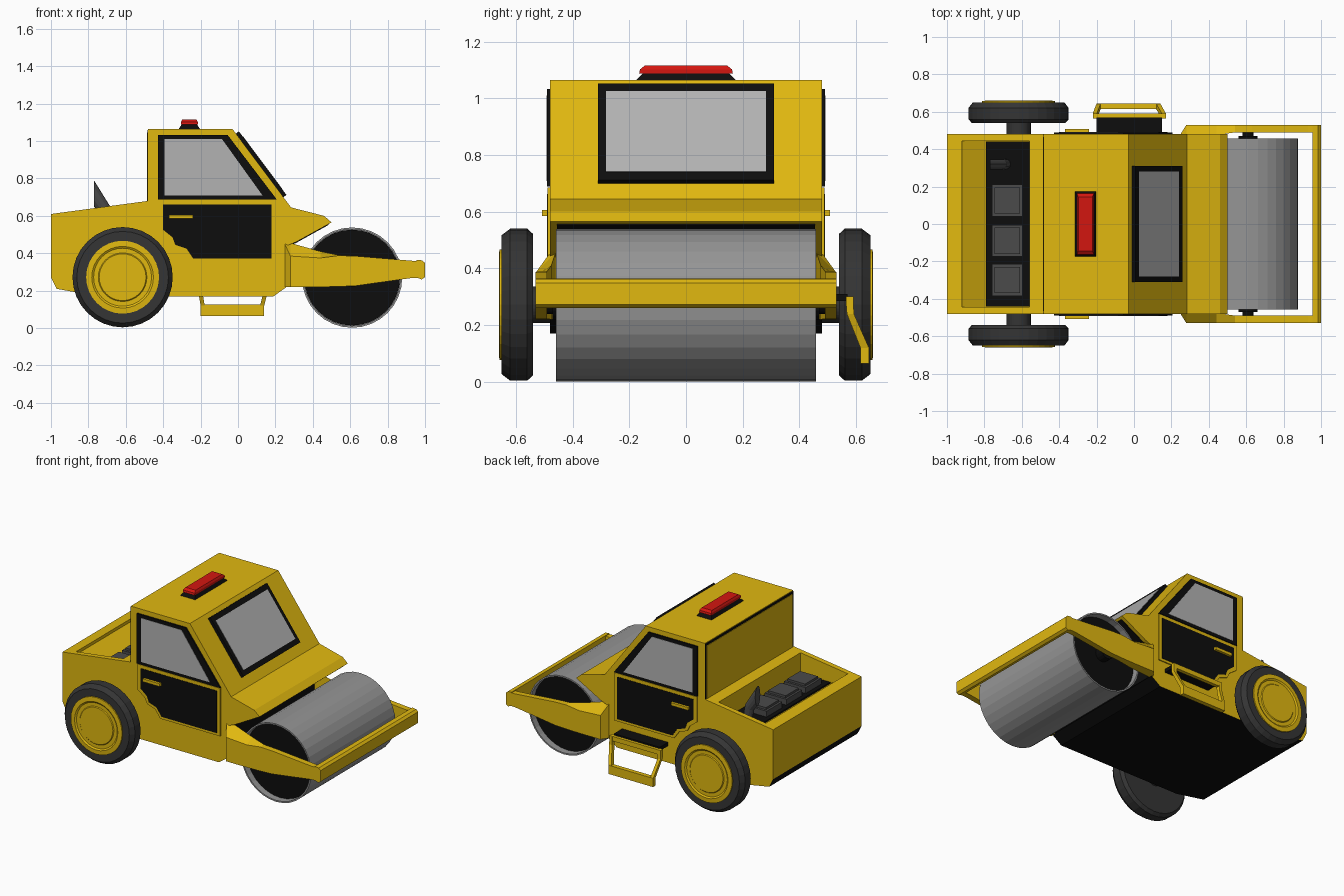
import bpy, bmesh
from math import sin, cos, pi


def material(name, rgb):
    m = bpy.data.materials.new(name)
    m.diffuse_color = (*rgb, 1)
    return m


YELLOW = material("yellow paint", (0.75, 0.48, 0.005))
BLACK = material("black trim", (0.004, 0.004, 0.004))
RUBBER = material("dark rubber", (0.035, 0.035, 0.035))
METAL = material("engine grey", (0.07, 0.07, 0.07))
RED = material("red lens", (0.65, 0.008, 0.005))
GLASS = material("grey glass", (0.45, 0.45, 0.45))
STEEL = material("drum steel", (0.3, 0.3, 0.3))


def loft(name, rings, mat):
    """Skin a series of closed rings and cap both ends."""
    bm = bmesh.new()
    vs = [[bm.verts.new(p) for p in r] for r in rings]
    n = len(vs[0])
    for a, b in zip(vs, vs[1:]):
        for i in range(n):
            j = (i + 1) % n
            bm.faces.new((a[i], a[j], b[j], b[i]))
    bm.faces.new(vs[0])
    bm.faces.new(vs[-1])
    bmesh.ops.recalc_face_normals(bm, faces=bm.faces)
    me = bpy.data.meshes.new(name)
    bm.to_mesh(me)
    bm.free()
    ob = bpy.data.objects.new(name, me)
    bpy.context.collection.objects.link(ob)
    me.materials.append(mat)
    return ob


def prism(name, pts, y0, y1, mat):
    return loft(name, [[(x, y, z) for x, z in pts] for y in (y0, y1)], mat)


def box(name, x0, x1, y0, y1, z0, z1, mat):
    return prism(name, [(x0, z0), (x1, z0), (x1, z1), (x0, z1)], y0, y1, mat)


def lathe(name, cx, cz, profile, mat, n=32):
    """Turn (radius, y) points about an axis along y."""
    return loft(name, [[(cx + r * cos(2 * pi * i / n), y, cz + r * sin(2 * pi * i / n))
                        for i in range(n)] for r, y in profile], mat)


# Body and cab, with a black underside
body = prism("body", [
    (-1, 0.61), (-0.48, 0.68), (-0.48, 1.065), (-0.03, 1.065), (0.284, 0.645),
    (0.46, 0.60), (0.50, 0.565), (0.31, 0.46), (0.26, 0.44), (0.26, 0.22),
    (0.19, 0.17), (-0.75, 0.17), (-0.97, 0.21), (-1, 0.27)], -0.48, 0.48, YELLOW)
body.data.materials.append(BLACK)
for p in body.data.polygons:
    if p.normal.z < -0.3 and p.center.z < 0.25:
        p.material_index = 1

# Engine bay cut into the rear deck
cutter = prism("bay_cutter", [(-0.92, 0.80), (-0.92, 0.60), (-0.79, 0.52),
                              (-0.56, 0.52), (-0.56, 0.80)], -0.445, 0.445, YELLOW)
cutter.hide_render = True
mod = body.modifiers.new("bay", "BOOLEAN")
mod.object = cutter
mod.operation = "DIFFERENCE"
mod.solver = "EXACT"
bpy.context.view_layer.objects.active = body
bpy.ops.object.modifier_apply(modifier=mod.name)
bpy.data.objects.remove(cutter)

# Engine blocks and exhaust
box("bay_floor", -0.79, -0.56, -0.44, 0.44, 0.515, 0.53, BLACK)
for i, y in enumerate((-0.30, -0.09, 0.125)):
    box(f"engine_block_{i}", -0.76, -0.595, y - 0.085, y + 0.085, 0.53, 0.57, METAL)
    box(f"engine_cover_{i}", -0.745, -0.61, y - 0.07, y + 0.07, 0.57, 0.585, METAL)
ang = [2 * pi * i / 12 for i in range(12)]
loft("exhaust", [
    [(-0.69 + 0.03 * sin(a), 0.32 + 0.028 * cos(a), 0.53) for a in ang],
    [(-0.71 + 0.03 * sin(a), 0.32 + 0.028 * cos(a), 0.63 + 0.015 * sin(a)) for a in ang],
    [(-0.77, 0.32 + 0.028 * cos(a), 0.72 + 0.07 * sin(a)) for a in ang]], METAL)

# Rear cab panel with a black border
box("rear_border", -0.483, -0.48, -0.48, 0.48, 0.68, 1.06, BLACK)
box("rear_panel", -0.486, -0.48, -0.465, 0.465, 0.68, 1.045, YELLOW)


# Windscreen, laid on the sloping cab front
def screen(name, z0, z1, w, d, mat):
    pts = []
    for z, o in ((z0, 0), (z1, 0), (z1, d), (z0, d)):
        pts.append((-0.03 + (1.065 - z) * 0.747 + 0.8 * o, z + 0.6 * o))
    prism(name, pts, -w, w, mat)


screen("windscreen_frame", 0.70, 1.04, 0.31, 0.02, BLACK)
screen("windscreen_glass", 0.728, 1.012, 0.282, 0.022, GLASS)

# Roof beacon
loft("beacon_base", [[(-0.26 - a, -b, z), (-0.26 + a, -b, z), (-0.26 + a, b, z), (-0.26 - a, b, z)]
                     for a, b, z in ((0.06, 0.18, 1.06), (0.04, 0.15, 1.09))], BLACK)
loft("beacon_lens", [[(-0.26 - a, -b, z), (-0.26 + a, -b, z), (-0.26 + a, b, z), (-0.26 - a, b, z)]
                     for a, b, z in ((0.045, 0.165, 1.088), (0.045, 0.162, 1.102),
                                     (0.038, 0.145, 1.115))], RED)

# Parts repeated on both sides
DOOR_TRIM = [(-0.425, 0.685), (-0.425, 0.51), (-0.37, 0.47), (-0.35, 0.43), (-0.29, 0.41),
             (-0.25, 0.355), (0.205, 0.355), (0.205, 0.685)]
DOOR = [(-0.40, 0.662), (-0.40, 0.525), (-0.35, 0.485), (-0.335, 0.445), (-0.275, 0.425),
        (-0.24, 0.372), (0.18, 0.372), (0.18, 0.662)]
ARM = [(0.25, 0.46, 0.483, 0.22, 0.46, 0.45), (0.28, 0.46, 0.53, 0.22, 0.455, 0.385),
       (0.44, 0.475, 0.53, 0.22, 0.41, 0.375), (0.54, 0.49, 0.53, 0.222, 0.39, 0.388),
       (0.63, 0.49, 0.53, 0.226, 0.385, 0.385), (0.93, 0.49, 0.53, 0.268, 0.36, 0.36),
       (0.98, 0.49, 0.53, 0.268, 0.36, 0.36)]
for s, side in ((-1, "front"), (1, "back")):
    # Side window and door
    prism(f"window_frame_{side}", [(-0.428, 1.032), (-0.055, 1.032), (0.207, 0.688),
                                   (-0.428, 0.688)], s * 0.478, s * 0.49, BLACK)
    prism(f"window_glass_{side}", [(-0.393, 1.01), (-0.085, 1.01), (0.132, 0.708),
                                   (-0.393, 0.708)], s * 0.478, s * 0.492, GLASS)
    prism(f"door_trim_{side}", DOOR_TRIM, s * 0.478, s * 0.488, YELLOW)
    prism(f"door_{side}", DOOR, s * 0.478, s * 0.491, BLACK)
    box(f"door_handle_{side}", -0.37, -0.24, s * 0.485, s * 0.508, 0.585, 0.605, YELLOW)

    # Rear wheel: tyre, stepped hub and axle
    lathe(f"tyre_{side}", -0.617, 0.272, [(0.2, s * 0.54), (0.25, s * 0.54), (0.268, s * 0.56),
          (0.268, s * 0.62), (0.245, s * 0.65), (0.195, s * 0.65)], RUBBER)
    lathe(f"hub_{side}", -0.617, 0.272, [(0.195, s * 0.64), (0.195, s * 0.658), (0.165, s * 0.66),
          (0.155, s * 0.653), (0.13, s * 0.653), (0.125, s * 0.658)], YELLOW)
    lathe(f"axle_{side}", -0.617, 0.272, [(0.065, s * 0.47), (0.065, s * 0.545)], RUBBER)

    # Drum arm, end cap and pin
    loft(f"drum_arm_{side}", [[(x, s * yi, zb), (x, s * yo, zb), (x, s * yo, zo), (x, s * yi, zi)]
                              for x, yi, yo, zb, zi, zo in ARM], YELLOW)
    lathe(f"drum_end_{side}", 0.61, 0.27, [(0.256, s * 0.40), (0.256, s * 0.415)], BLACK)
    lathe(f"drum_pin_{side}", 0.61, 0.27, [(0.05, s * 0.41), (0.05, s * 0.47), (0.03, s * 0.47),
                                           (0.03, s * 0.50)], BLACK, 16)

# Roller drum, hollow at the ends
lathe("roller_drum", 0.61, 0.27, [(0.258, 0.40), (0.258, 0.458), (0.268, 0.458),
                                  (0.268, -0.458), (0.258, -0.458), (0.258, -0.40)], STEEL)
prism("front_bar", [(0.955, 0.365), (0.985, 0.362), (1, 0.348), (1, 0.272), (0.982, 0.26),
                    (0.955, 0.27)], -0.53, 0.53, YELLOW)

# Black lining behind the drum
prism("hood_lining", [(0.485, 0.552), (0.31, 0.455), (0.264, 0.437), (0.264, 0.22),
                      (0.255, 0.22), (0.255, 0.45), (0.31, 0.47), (0.48, 0.563)],
      -0.455, 0.455, BLACK)

# Entry step on the back side
box("step_tread", -0.20, 0.15, 0.475, 0.57, 0.285, 0.31, BLACK)
box("step_top_bar", -0.22, 0.17, 0.565, 0.59, 0.268, 0.30, YELLOW)
box("step_bottom_bar", -0.20, 0.14, 0.615, 0.645, 0.065, 0.125, YELLOW)
for name, x0, x1, d in (("step_leg_rear", -0.22, -0.20, 1), ("step_leg_front", 0.17, 0.14, -1)):
    loft(name, [[(x, y, z), (x + 0.022 * d, y, z), (x + 0.022 * d, y + w, z), (x, y + w, z)]
                for x, y, z, w in ((x0, 0.565, 0.30, 0.025), (x0, 0.567, 0.24, 0.025),
                                   (x1, 0.615, 0.12, 0.03), (x1, 0.615, 0.07, 0.03))], YELLOW)
